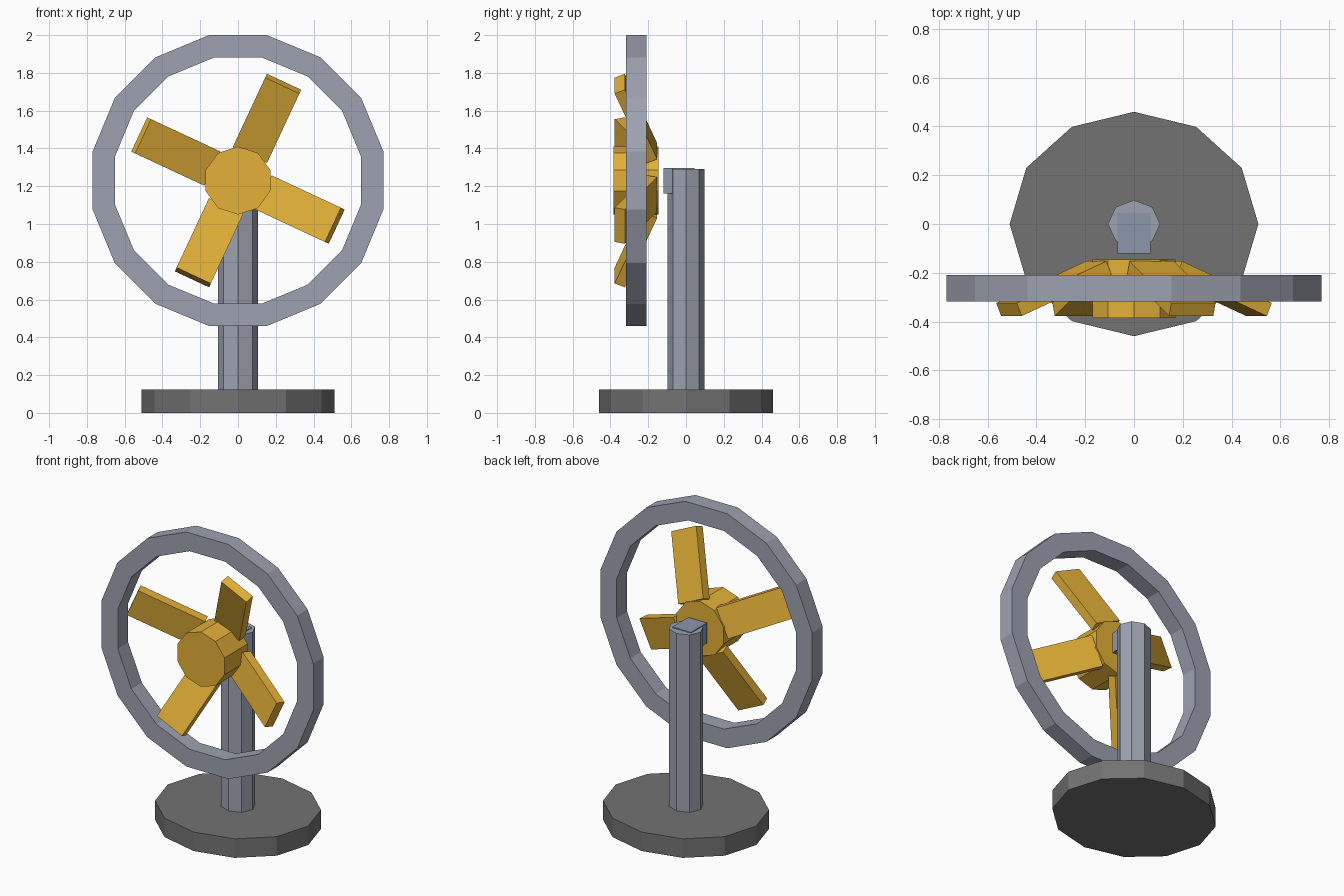
import bpy, bmesh
from math import pi, cos, sin, radians
from mathutils import Matrix

if "Cube" in bpy.data.objects:
    bpy.data.objects.remove(bpy.data.objects["Cube"])


def material(name, rgb):
    m = bpy.data.materials.new(name)
    m.diffuse_color = (*rgb, 1)
    m.use_nodes = True
    m.node_tree.nodes["Principled BSDF"].inputs["Base Color"].default_value = m.diffuse_color
    return m


DARK = material("dark_grey", (0.17, 0.17, 0.17))
STEEL = material("steel", (0.34, 0.36, 0.44))
BRACKET = material("bracket_steel", (0.26, 0.31, 0.40))
GOLD = material("gold", (0.78, 0.44, 0.04))
AXLE_Z = 1.23


def finish(name, bm, mat):
    bmesh.ops.recalc_face_normals(bm, faces=bm.faces)
    me = bpy.data.meshes.new(name)
    bm.to_mesh(me)
    bm.free()
    me.materials.append(mat)
    ob = bpy.data.objects.new(name, me)
    bpy.context.collection.objects.link(ob)
    return ob


def prism(name, sides, rx, ry, z0, z1, mat, matrix=None):
    bm = bmesh.new()
    ring = [bm.verts.new((rx * cos(2 * pi * i / sides), ry * sin(2 * pi * i / sides), z0))
            for i in range(sides)]
    face = bm.faces.new(ring)
    ext = bmesh.ops.extrude_face_region(bm, geom=[face], use_keep_orig=True)
    top = [v for v in ext["geom"] if isinstance(v, bmesh.types.BMVert)]
    bmesh.ops.translate(bm, verts=top, vec=(0, 0, z1 - z0))
    if matrix:
        bm.transform(matrix)
    return finish(name, bm, mat)


def box(name, size, matrix, mat):
    bm = bmesh.new()
    bmesh.ops.create_cube(bm, size=1, matrix=matrix @ Matrix.Diagonal((*size, 1)))
    return finish(name, bm, mat)


# Stand: twelve-sided foot, octagonal post and axle bracket
prism("base", 12, 0.51, 0.46, 0, 0.125, DARK)
prism("post", 8, 0.107, 0.098, 0.125, 1.29, STEEL)
box("axle_bracket", (0.136, 0.165, 0.135), Matrix.Translation((0, -0.0375, 1.228)), BRACKET)

# Ten-sided hub lying along y
prism("hub", 10, 0.18, 0.18, 0.145, 0.385, GOLD,
      Matrix.Translation((0, 0, AXLE_Z)) @ Matrix.Rotation(pi / 2, 4, 'X')
      @ Matrix.Rotation(pi / 2, 4, 'Z'))

# Four flat blades leaning forward toward their tips
for i in range(4):
    spin = Matrix.Rotation(-radians(65 + 90 * i), 4, 'Y')
    m = (Matrix.Translation((0, -0.265, AXLE_Z)) @ spin
         @ Matrix.Translation((0.363, 0, 0)) @ Matrix.Rotation(-0.4, 4, 'Z'))
    box(f"blade_{i + 1}", (0.44, 0.058, 0.2), m, GOLD)

# Sixteen-sided guard ring with a rectangular section
bm = bmesh.new()
N = 16
loops = []
for i in range(N):
    a = 2 * pi * (i + 0.5) / N
    loops.append([bm.verts.new((r * cos(a), y, AXLE_Z + r * sin(a)))
                  for r, y in ((0.785, -0.318), (0.785, -0.21), (0.663, -0.21), (0.663, -0.318))])
for i in range(N):
    a, b = loops[i], loops[(i + 1) % N]
    for k in range(4):
        n = (k + 1) % 4
        bm.faces.new((a[k], a[n], b[n], b[k]))
finish("guard_ring", bm, STEEL)
